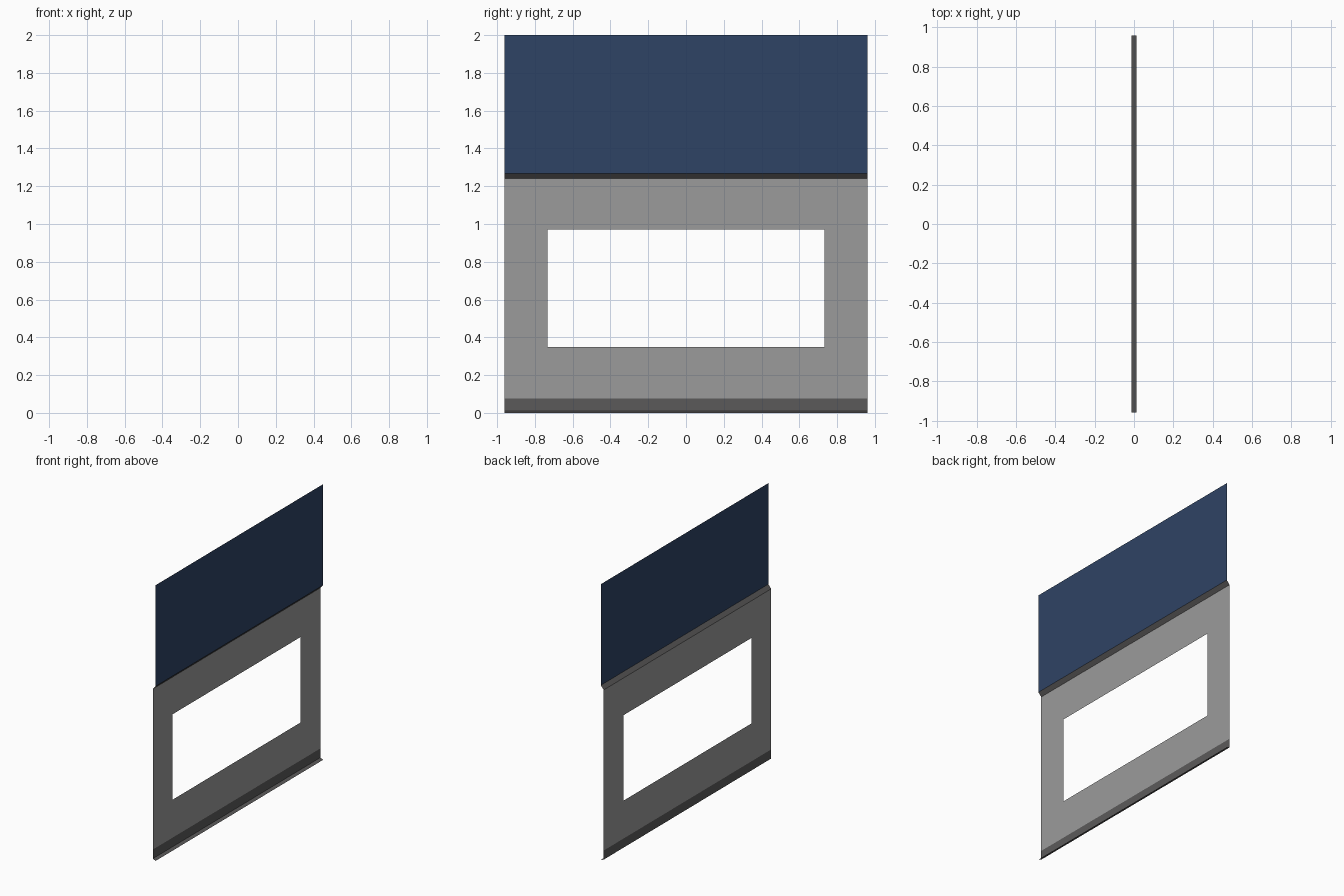
import bpy

if "Cube" in bpy.data.objects:
    bpy.data.objects.remove(bpy.data.objects["Cube"])

HALF = 0.96            # half length along y
BACK, FRONT = -0.012, 0.012   # x of the grey wall and of the blue panel


def material(name, rgb):
    m = bpy.data.materials.new(name)
    m.diffuse_color = (*rgb, 1)
    m.use_nodes = True
    m.node_tree.nodes["Principled BSDF"].inputs["Base Color"].default_value = m.diffuse_color
    return m


grey = material("wall grey", (0.33, 0.33, 0.33))
dark = material("trim dark grey", (0.105, 0.102, 0.102))
blue = material("panel blue", (0.028, 0.057, 0.13))


def make(name, verts, faces, mat):
    mesh = bpy.data.meshes.new(name)
    mesh.from_pydata(verts, [], faces)
    mesh.materials.append(mat)
    ob = bpy.data.objects.new(name, mesh)
    bpy.context.collection.objects.link(ob)
    return ob


def sheet(name, profile, mat):
    """Sweep an open (x, z) profile, listed bottom to top, along y."""
    verts = [(x, y, z) for x, z in profile for y in (-HALF, HALF)]
    faces = [(2 * i, 2 * i + 1, 2 * i + 3, 2 * i + 2) for i in range(len(profile) - 1)]
    return make(name, verts, faces, mat)


# Skirting with a small kicked-out lip
sheet("skirting", [(FRONT, 0), (BACK, 0.009), (BACK, 0.075)], dark)

# Grey wall: 3 x 3 cells with the middle one left open as the window
ys = (-HALF, -0.733, 0.733, HALF)
zs = (0.075, 0.35, 0.97, 1.24)
verts = [(BACK, y, z) for z in zs for y in ys]
faces = [(4 * r + c, 4 * r + c + 1, 4 * r + c + 5, 4 * r + c + 4)
         for r in range(3) for c in range(3) if (r, c) != (1, 1)]
make("window_wall", verts, faces, grey)

# Sloped ledge stepping out from wall to upper panel
sheet("ledge_trim", [(BACK, 1.24), (FRONT, 1.267)], dark)

# Blue upper panel
sheet("upper_panel", [(FRONT, 1.267), (FRONT, 2.0)], blue)
